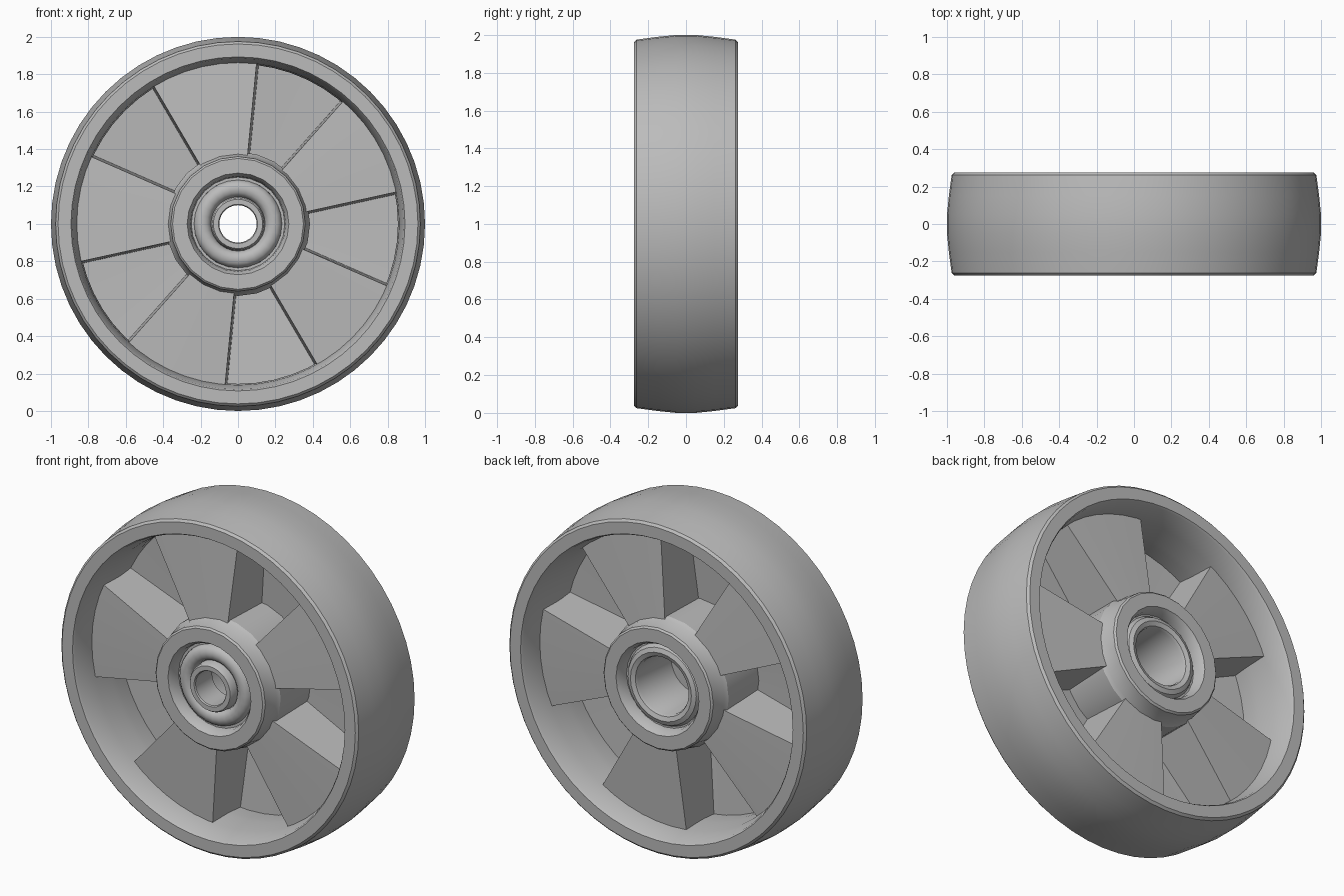
import bpy, bmesh, math
from math import cos, sin, pi, radians

if "Cube" in bpy.data.objects:
    bpy.data.objects.remove(bpy.data.objects["Cube"], do_unlink=True)

GREY = (0.5, 0.5, 0.5, 1)
mat = bpy.data.materials.new("plain grey")
mat.use_nodes = True
mat.diffuse_color = GREY
mat.node_tree.nodes["Principled BSDF"].inputs["Base Color"].default_value = GREY


def finish(name, bm, angle=32):
    mesh = bpy.data.meshes.new(name)
    bm.to_mesh(mesh)
    bm.free()
    mesh.materials.append(mat)
    obj = bpy.data.objects.new(name, mesh)
    obj.location.z = 1
    bpy.context.collection.objects.link(obj)
    bpy.ops.object.select_all(action="DESELECT")
    obj.select_set(True)
    bpy.context.view_layer.objects.active = obj
    bpy.ops.object.shade_smooth_by_angle(angle=radians(angle))


def lathe(name, profile, steps):
    """Spin a closed (radius, y) profile around the axle."""
    bm = bmesh.new()
    rings = [[bm.verts.new((r * cos(2 * pi * i / steps), y, r * sin(2 * pi * i / steps)))
              for r, y in profile] for i in range(steps)]
    n = len(profile)
    for i in range(steps):
        a, b = rings[i], rings[(i + 1) % steps]
        for j in range(n):
            k = (j + 1) % n
            bm.faces.new((a[j], a[k], b[k], b[j]))
    bmesh.ops.recalc_face_normals(bm, faces=bm.faces)
    finish(name, bm)


def mirrored(half):
    """Extend a front half profile with its mirror image at the back."""
    return half + [(r, -y) for r, y in reversed(half)]


# Crowned tyre with a sloping inner wall
lathe("tyre_rim", mirrored([(0.855, -0.02), (0.862, -0.14), (0.885, -0.262), (0.893, -0.275),
                            (0.962, -0.275), (0.975, -0.262), (0.99, -0.15), (1.0, -0.05)]), 56)

# Hub boss with a stepped bore
lathe("hub_boss", mirrored([(0.235, -0.2), (0.25, -0.2), (0.255, -0.24), (0.272, -0.268),
                            (0.35, -0.268), (0.36, -0.258), (0.372, -0.17), (0.385, -0.15)]), 24)


# Corrugated web: five sectors pushed forward, five pushed back
def web_skin(bm, side):
    rows = []
    for radius, high, low in ((0.34, 0.17, -0.135), (0.87, 0.138, -0.103)):
        half = 0.015 / radius
        draft = 0.012 / radius
        row = []
        for k in range(5):
            mid = radians(102.4 + 72 * k + (36 if side > 0 else 0))
            top = radians(18) + half
            foot = radians(18) - half - draft
            for centre, width, depth in ((mid, top, high), (mid + radians(36), foot, low)):
                for s in range(9):
                    a = centre + width * (s / 4 - 1)
                    row.append(bm.verts.new((radius * cos(a), side * depth, radius * sin(a))))
        rows.append(row)
    inner, outer = rows
    for i in range(len(inner)):
        j = (i + 1) % len(inner)
        quad = [inner[i], outer[i], outer[j], inner[j]]
        bm.faces.new(quad if side < 0 else quad[::-1])


bm = bmesh.new()
web_skin(bm, -1)
web_skin(bm, 1)
finish("corrugated_web", bm, 20)

# Front bearing: rounded race around a short sleeve
race = [(0.19 + 0.045 * cos(t * pi / 6), -0.2 - 0.04 * sin(t * pi / 6)) for t in range(7)]
lathe("front_bearing", race + [(0.14, -0.25), (0.132, -0.262), (0.105, -0.262), (0.1, -0.255),
                               (0.1, -0.1), (0.24, -0.1)], 28)

# Rear race, open to the bore
lathe("rear_race", [(0.24, 0.2), (0.225, 0.225), (0.2, 0.235), (0.175, 0.225),
                    (0.168, 0.21), (0.168, -0.11), (0.24, -0.11)], 28)
